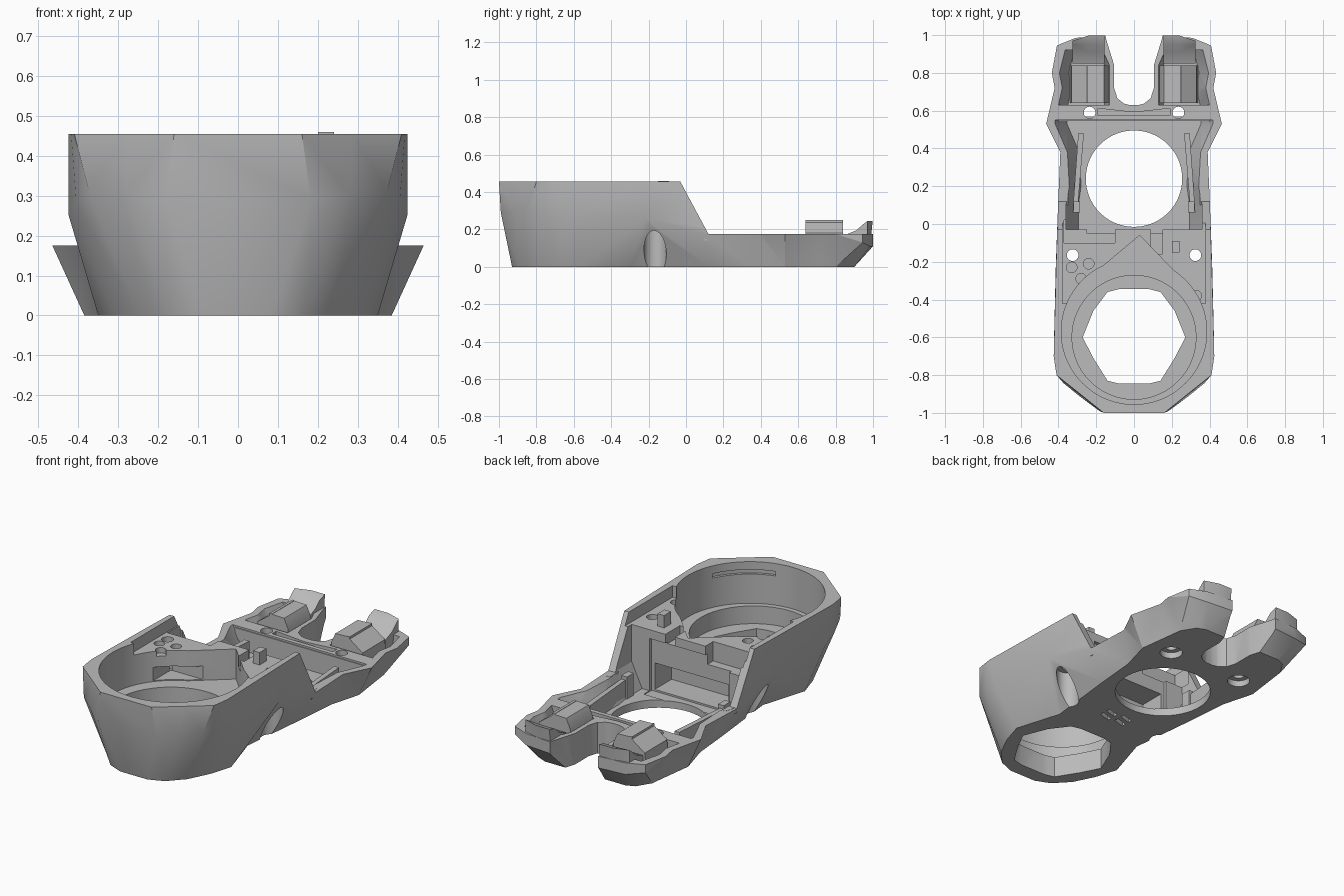
import bpy, bmesh, math

cube = bpy.data.objects.get("Cube")
if cube:
    bpy.data.objects.remove(cube, do_unlink=True)

grey = bpy.data.materials.new("mid grey")
grey.use_nodes = True
grey.diffuse_color = (0.5, 0.5, 0.5, 1)
grey.node_tree.nodes["Principled BSDF"].inputs["Base Color"].default_value = grey.diffuse_color


def to_object(name, bm):
    bmesh.ops.recalc_face_normals(bm, faces=bm.faces)
    mesh = bpy.data.meshes.new(name)
    bm.to_mesh(mesh)
    bm.free()
    mesh.materials.append(grey)
    obj = bpy.data.objects.new(name, mesh)
    bpy.context.collection.objects.link(obj)
    return obj


def loft(name, rings):
    """Closed solid through rings of equal point count."""
    bm = bmesh.new()
    loops = [[bm.verts.new(p) for p in ring] for ring in rings]
    n = len(loops[0])
    for a, b in zip(loops, loops[1:]):
        for i in range(n):
            j = (i + 1) % n
            bm.faces.new((a[i], a[j], b[j], b[i]))
    bm.faces.new(loops[0][::-1])
    bm.faces.new(loops[-1])
    bmesh.ops.triangulate(bm, faces=bm.faces[:], quad_method='SHORT_EDGE')
    return to_object(name, bm)


def prism(name, outline, z0, z1):
    return loft(name, [[(x, y, z) for x, y in outline] for z in (z0, z1)])


def side_prism(name, outline, x0, x1):
    return loft(name, [[(x, y, z) for y, z in outline] for x in (x0, x1)])


def arc(cx, cy, r, start, end, n):
    angles = [math.radians(start + (end - start) * i / n) for i in range(n + 1)]
    return [(cx + r * math.cos(a), cy + r * math.sin(a)) for a in angles]


def circle(cx, cy, r, n=64):
    return arc(cx, cy, r, 0, 360, n)[:-1]


def rect(x0, x1, y0, y1):
    return [(x0, y0), (x1, y0), (x1, y1), (x0, y1)]


def mirror(half):
    return half + [(-p[0], *p[1:]) for p in reversed(half)]


def flip(outline, s):
    return [(s * x, y) for x, y in outline]


def combine(target, parts, operation):
    """Apply booleans in order, then drop the helpers."""
    for part in parts:
        part.hide_render = True
        mod = target.modifiers.new("bool", 'BOOLEAN')
        mod.operation, mod.solver, mod.object = operation, 'EXACT', part
    deps = bpy.context.evaluated_depsgraph_get()
    mesh = bpy.data.meshes.new_from_object(target.evaluated_get(deps))
    target.modifiers.clear()
    target.data = mesh
    for part in parts:
        bpy.data.objects.remove(part, do_unlink=True)


# Outer hull: bottom, shoulder and rim outlines of one side, front to back;
# the narrow bottom at the waist forms the triangular side dent
bottom = [(.085, -.93), (.17, -.895), (.25, -.81), (.31, -.69), (.35, -.56), (.27, -.3), (.315, .12), (.335, .35),
          (.385, .53), (.36, .72), (.35, .8), (.3, .88), (.25, .9), (.16, .9)]
shoulder = [(.183, -.99, .29), (.28, -.918, .3), (.373, -.843, .31), (.405, -.75, .28), (.424, -.64, .25),
            (.414, -.22, .26), (.402, .1, .175), (.39, .38, .175), (.465, .53, .175), (.42, .72, .175),
            (.435, .8, .175), (.408, .945, .13), (.31, .985, .11), (.14, 1, .11)]
rim = [(.16, -1), (.285, -.9), (.41, -.8), (.418, -.75), (.425, -.7), (.412, -.2)] + [p[:2] for p in shoulder[6:]]
body = loft("body_shell", [mirror([(x, y, 0) for x, y in bottom]), mirror(shoulder),
                           mirror([(x, y, .455) for x, y in rim])])

cuts = []
# Low rear section behind the sloped cheeks
cuts.append(side_prism("rear_lower", [(-.03, .455), (.12, .175), (1.1, .175), (1.1, .6), (-.03, .6)], -1, 1))
# Round chamber with its pointed rear, stepping down to the six-sided opening
cuts.append(prism("chamber", circle(0, -.57, .385, 96), .22, .6))
cuts.append(prism("chamber_point", [(.03, -.06), (-.28, -.32), (-.1, -.6), (.1, -.6), (.29, -.33)], .22, .6))
cuts.append(prism("chamber_lower", circle(0, -.6, .328, 96), .12, .3))
half_hex = [(.08, -.845), (.14, -.83), (.215, -.71), (.272, -.6), (.215, -.46), (.14, -.36), (.08, -.345)]
cuts.append(prism("opening", mirror(half_hex), -.1, .3))
# Curved slot and rear window in the chamber wall
cuts.append(prism("wall_slot", arc(0, -.57, .4, -75, -25, 16) + arc(0, -.57, .37, -25, -75, 16), .385, .41))
cuts.append(prism("wall_window", rect(-.3, -.1, -.4, -.17), .225, .3))
# Sunken deck, its pockets and the hollow below it
cuts.append(prism("deck", rect(-.378, .378, -.42, .1), .39, .6))
cuts.append(prism("deck_pocket", rect(-.37, -.1, -.1, .02), .28, .6))
cuts.append(prism("deck_notch", rect(.09, .15, -.16, .02), .33, .6))
cuts.append(prism("under_deck", rect(-.23, .23, -.2, .02), .05, .2))
cuts.append(prism("under_deck_upper", rect(-.25, .25, -.05, .02), .04, .34))
# Rear tray
tray = [(.36, -.03), (.36, .1), (.345, .2), (.355, .38), (.42, .53), (.42, .55)]
cuts.append(loft("tray", [mirror([(x - .065, y, .045) for x, y in tray]),
                          mirror([(x, y, .18) for x, y in tray]),
                          mirror([(x, y, .6) for x, y in tray])]))
cuts.append(prism("floor_hole", circle(0, .24, .255, 96), -.1, .16))
# Shallow V recess behind the cross beam
cuts.append(prism("beam_recess", mirror([(.01, .575), (.19, .575), (.19, .612), (.01, .592)]), .12, .6))
# U-shaped gap between the prongs
gap = [(.165, 1.1), (.148, .98), (.105, .84), (.105, .72), (.088, .665), (.052, .637), (.02, .629)]
cuts.append(prism("prong_gap", mirror(gap), -.1, .6))
for s in (1, -1):
    # Prong hollows
    cuts.append(loft("prong_hollow", [
        [(s * x, y, z) for x, y in ((.125 + d, .63), (.41 - 2 * d, .63), (.39 - 2 * d, .72), (.405 - 2 * d, .8),
                                    (.375 - 2 * d, .92), (.165 + d, .93), (.125 + d, .84))]
        for d, z in ((.03, .05), (0, .2))]))
    # Screw holes and side scallops
    cuts.append(prism("rear_screw", circle(s * .235, .59, .031, 32), -.1, .6))
    cuts.append(prism("rear_screw_head", circle(s * .235, .59, .06, 32), -.1, .035))
    cuts.append(prism("deck_screw", circle(s * .325, -.165, .031, 32), -.1, .6))
    cuts.append(prism("side_scallop", circle(s * .325, -.165, .06, 32), -.1, .21))
# Shallow deck sockets and underside slots
for x, y in ((-.28, -.29), (.33, -.38), (-.24, -.21), (-.33, -.23)):
    cuts.append(prism("socket", circle(x, y, .028, 24), .36, .6))
for x in (-.07, .03):
    for y in (-.18, -.13):
        cuts.append(prism("slot", [(x, y), (x + .07, y + .02), (x + .07, y + .045), (x, y + .025)], -.1, .025))
combine(body, cuts, 'DIFFERENCE')

# Tab on a short post beside the deck
prism("deck_tab", rect(.2, .24, -.15, -.09), .38, .46)

# Cross beam in front of the prongs
prism("cross_beam", mirror([(.08, .545), (.4, .545), (.42, .57), (.2, .57), (.08, .56)]), .1, .165)

for s, side in ((1, "left"), (-1, "right")):
    # Guide rails beside the floor opening
    prism(side + "_guide_rail", flip([(.3, .06), (.325, .06), (.295, .48), (.265, .48)], s), .04, .15)
    prism(side + "_rail_foot", flip(rect(.285, .32, .06, .12), s), .04, .17)
    # Raised pad in each prong, sloping down to the outside
    pad = [(.13, .045), (.135, .19), (.16, .245), (.235, .248), (.33, .18), (.34, .045)]
    loft(side + "_prong_pad", [[(s * x, y, z) for x, z in pad] for y in (.64, .84)])
    prism(side + "_pad_rib", flip(rect(.235, .25, .64, .84), s), .1, .25)
    # Tapered prong tip, shorter on its outer side
    tip = [(.85, .05), (.9, .05), (.985, .12), (.998, .245), (.95, .23), (.91, .195), (.85, .17)]
    loft(side + "_prong_tip", [[(s * x, min(y, limit), z) for y, z in tip] for x, limit in
                               ((.155, .998), (.24, .998), (.325, .97))])
    # Bulge where the cheek meets the tray
    prism(side + "_cheek_bulge", flip([(.35, .1), (.39, .1), (.385, .14), (.37, .18), (.35, .18)], s), .14, .176)

# Smooth blends with crisp edges
bpy.ops.object.select_all(action='DESELECT')
for obj in bpy.context.scene.objects:
    if obj.type == 'MESH':
        obj.select_set(True)
        bpy.context.view_layer.objects.active = obj
bpy.ops.object.shade_smooth_by_angle(angle=math.radians(25))
